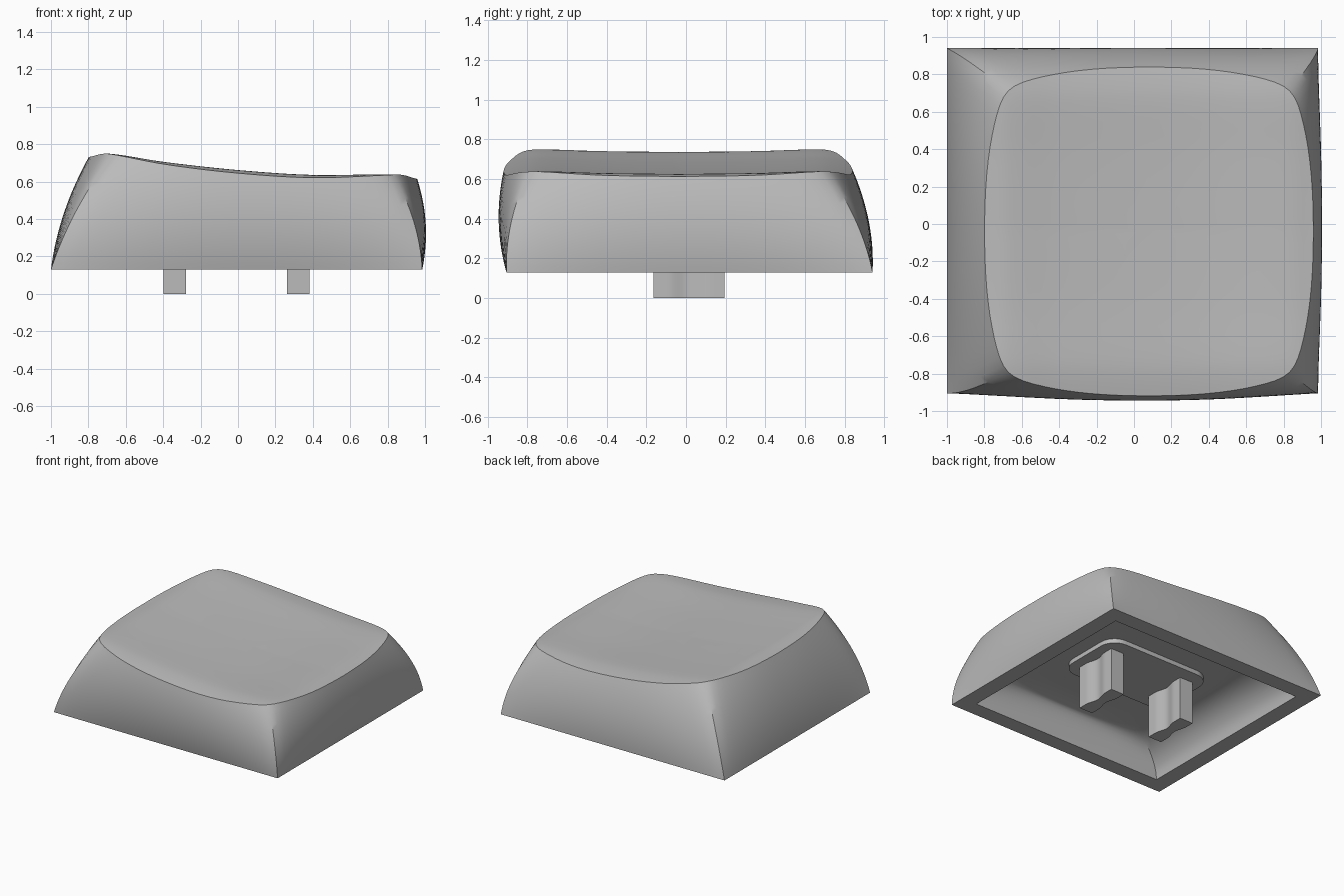
import bpy, bmesh, math
from mathutils import Vector

cube = bpy.data.objects.get("Cube")
if cube:
    bpy.data.objects.remove(cube)

SEG = 24          # points along each side
BASE_Z = 0.13

grey = bpy.data.materials.new("light_grey")
grey.use_nodes = True
COLOUR = (0.5, 0.5, 0.5, 1)
grey.diffuse_color = COLOUR
grey.node_tree.nodes["Principled BSDF"].inputs["Base Color"].default_value = COLOUR


def finish(name, bm):
    bmesh.ops.recalc_face_normals(bm, faces=bm.faces[:])
    mesh = bpy.data.meshes.new(name)
    bm.to_mesh(mesh)
    bm.free()
    obj = bpy.data.objects.new(name, mesh)
    bpy.context.collection.objects.link(obj)
    mesh.materials.append(grey)
    bpy.ops.object.select_all(action='DESELECT')
    obj.select_set(True)
    bpy.context.view_layer.objects.active = obj
    bpy.ops.object.shade_smooth_by_angle(angle=math.radians(32))
    return obj


def square():
    """Unit square outline, counter-clockwise, corners included."""
    pts = []
    for k in range(4):
        a = k * math.pi / 2
        c, s = round(math.cos(a)), round(math.sin(a))
        for i in range(SEG):
            t = -math.cos(math.pi * i / SEG) * 0.4 + (2 * i / SEG - 1) * 0.6
            pts.append(Vector((c - s * t, s + c * t)))
    return pts


def box(x0, x1, y0, y1, bulge=0.0):
    """Rectangle through the square's points; bulge bows the sides out."""
    out = []
    for q in square():
        x = (x0 + x1) / 2 + q.x * (x1 - x0) / 2
        y = (y0 + y1) / 2 + q.y * (y1 - y0) / 2
        if abs(q.x) > abs(q.y):
            x += math.copysign(bulge * (1 - abs(q.y) ** 2.6), q.x)
        else:
            y += math.copysign(bulge * (1 - abs(q.x) ** 2.6), q.y)
        out.append(Vector((x, y)))
    return out


def relax(pts, steps):
    n = len(pts)
    for _ in range(steps):
        pts = [(pts[i - 1] + pts[i] * 2 + pts[(i + 1) % n]) / 4 for i in range(n)]
    return pts


def interp(table, v):
    """Smooth curve through evenly clamped table points."""
    n = len(table)
    v = min(max(v, table[0][0]), table[-1][0])
    k = next(i for i in range(n - 1) if v <= table[i + 1][0])

    def slope(i):
        a, b = table[max(i - 1, 0)], table[min(i + 1, n - 1)]
        return (b[1] - a[1]) / (b[0] - a[0])
    (xa, ya), (xb, yb) = table[k], table[k + 1]
    h = xb - xa
    t = (v - xa) / h
    return (ya * (1 + 2 * t) * (1 - t) ** 2 + yb * t * t * (3 - 2 * t)
            + h * t * (1 - t) * (slope(k) * (1 - t) - slope(k + 1) * t))


SLOPE = [(-0.79, 0.73), (-0.68, 0.735), (-0.4, 0.692), (0, 0.648),
         (0.4, 0.622), (0.84, 0.625), (0.95, 0.613)]
DISH = [(0, 0), (0.4, 0.005), (0.7, 0.014), (0.8, 0.008), (0.92, -0.008)]


def top_z(p):
    return interp(SLOPE, p.x) + interp(DISH, abs(p.y - 0.5 * (0.84 - 0.91)))


# Cap shell: one continuous loft from the ceiling, over the rim, to the dished top
outer = box(-1.0, 0.985, -0.905, 0.94)
inner = box(-0.87, 0.855, -0.78, 0.81)
top = relax(box(-0.69, 0.85, -0.81, 0.73, 0.11), 5)
ceiling = relax(box(-0.52, 0.66, -0.62, 0.54, 0.08), 8)
CEILING_Z = 0.38
mid_c = sum(ceiling, Vector((0, 0))) / len(ceiling)
mid_t = Vector((0.08, -0.035))
rings = [[(mid_c.lerp(p, f)).to_3d() + Vector((0, 0, CEILING_Z)) for p in ceiling]
         for f in (0.3, 0.7)]
for i in range(9):                                   # curved inner walls
    a = (1 - i / 8) * math.pi / 2
    u, w = 1 - math.cos(a), math.sin(a)
    rings.append([(p.lerp(q, u).x, p.lerp(q, u).y, BASE_Z + (CEILING_Z - BASE_Z) * w)
                  for p, q in zip(inner, ceiling)])
for i in range(17):                                  # bowed outer walls
    t = i / 16
    bow = 0.032 * 4 * t * (1 - t)
    ring = []
    for p, q, d in zip(outer, top, square()):
        xy = p.lerp(q, t) + d * bow
        ring.append((xy.x, xy.y, BASE_Z + (top_z(q) - BASE_Z) * t))
    rings.append(ring)
for f in (0.97, 0.94, 0.9, 0.86, 0.82, 0.76, 0.68, 0.58, 0.46, 0.32, 0.16):
    ring = [mid_t.lerp(p, f) for p in top]
    rings.append([(p.x, p.y, top_z(p)) for p in ring])

bm = bmesh.new()
loops = [[bm.verts.new(p) for p in r] for r in rings]
count = 4 * SEG
for a, b in zip(loops, loops[1:]):
    for i in range(count):
        j = (i + 1) % count
        bm.faces.new((a[i], a[j], b[j], b[i]))
for loop, z in ((loops[0], mid_c.to_3d() + Vector((0, 0, CEILING_Z))),
                (loops[-1], Vector((mid_t.x, mid_t.y, top_z(mid_t))))):
    c = bm.verts.new(z)
    for i in range(count):
        bm.faces.new((c, loop[i], loop[(i + 1) % count]))
finish("cap_shell", bm)


def prism(name, pts, z0, z1):
    bm = bmesh.new()
    face = bm.faces.new([bm.verts.new((x, y, z0)) for x, y in pts])
    new = bmesh.ops.extrude_face_region(bm, geom=[face])["geom"]
    bmesh.ops.translate(bm, vec=(0, 0, z1 - z0),
                        verts=[v for v in new if isinstance(v, bmesh.types.BMVert)])
    return finish(name, bm)


# Rounded mounting plate under the ceiling
plate = []
for k, (sx, sy) in enumerate(((1, 1), (-1, 1), (-1, -1), (1, -1))):
    for i in range(9):
        a = (k + i / 8) * math.pi / 2
        plate.append((-0.008 + sx * 0.34 + 0.13 * math.cos(a),
                      0.015 + sy * 0.16 + 0.13 * math.sin(a)))
prism("mounting_plate", plate, 0.345, CEILING_Z + 0.02)

# Two waisted stems
for name, cx in (("left_stem", 0.322), ("right_stem", -0.338)):
    side = []
    for i in range(21):
        v = i / 10 - 1
        waist = 0.5 + 0.5 * math.cos(math.pi * min(abs(v) / 0.6, 1))
        side.append((0.059 - 0.022 * waist, 0.015 + 0.18 * v))
    pts = [(cx + w, y) for w, y in side] + [(cx - w, y) for w, y in reversed(side)]
    prism(name, pts, 0, 0.36)
